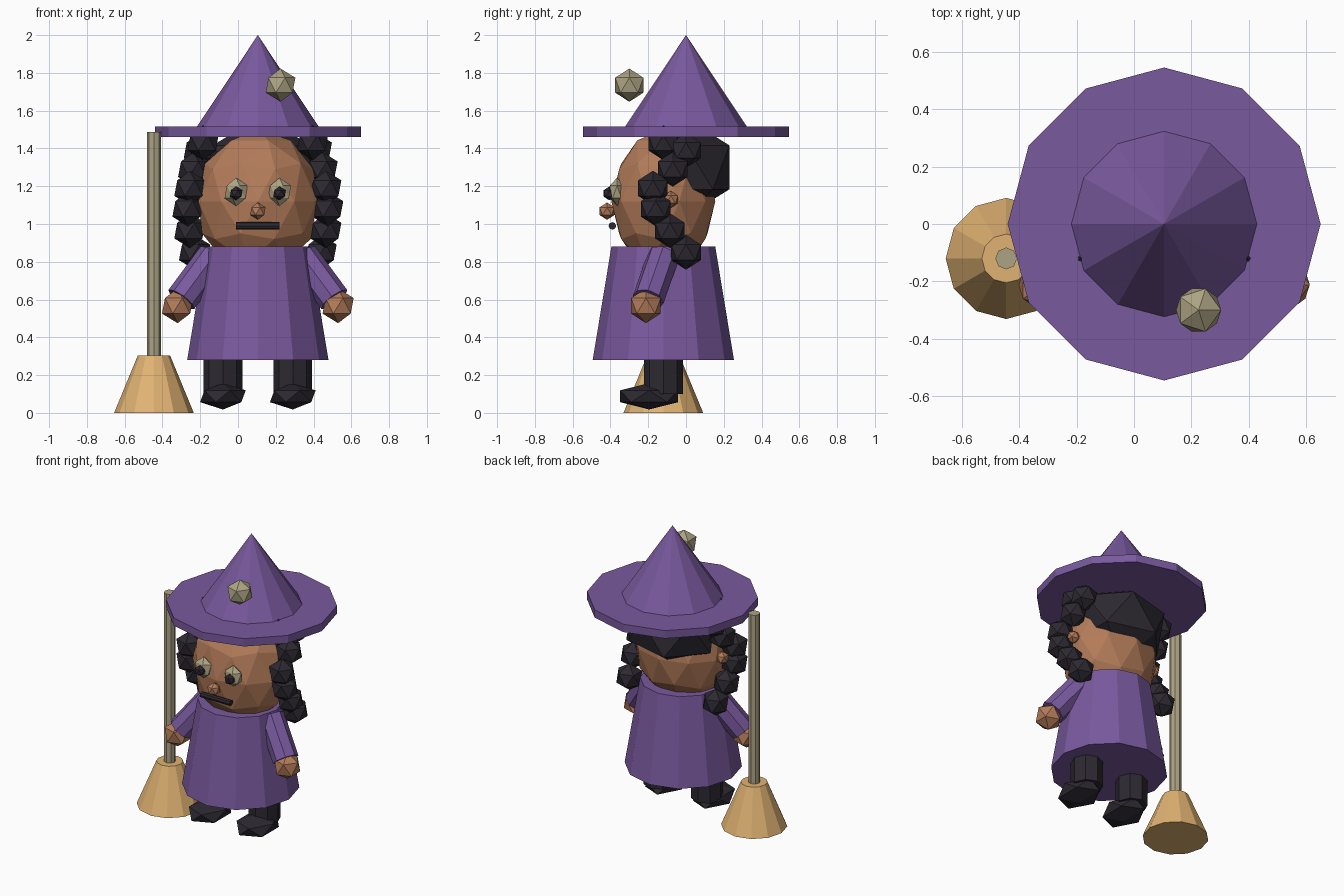
import bpy, bmesh
from mathutils import Vector, Matrix

if "Cube" in bpy.data.objects:
    bpy.data.objects.remove(bpy.data.objects["Cube"])

CX, CY = 0.105, -0.12   # body axis


def material(name, rgb):
    m = bpy.data.materials.new(name)
    m.diffuse_color = (*rgb, 1)
    m.use_nodes = True
    m.node_tree.nodes["Principled BSDF"].inputs["Base Color"].default_value = m.diffuse_color
    return m


PURPLE = material("purple_cloth", (0.19, 0.10, 0.34))
SKIN = material("skin", (0.45, 0.20, 0.10))
BLACK = material("black", (0.025, 0.022, 0.03))
CREAM = material("cream", (0.42, 0.37, 0.23))
STRAW = material("straw", (0.75, 0.45, 0.17))


def finish(name, bm, mat):
    mesh = bpy.data.meshes.new(name)
    bm.to_mesh(mesh)
    bm.free()
    mesh.materials.append(mat)
    obj = bpy.data.objects.new(name, mesh)
    bpy.context.collection.objects.link(obj)
    return obj


def blob(name, center, radii, mat, detail=1):
    """Faceted ball, optionally squashed."""
    if not isinstance(radii, tuple):
        radii = (radii,) * 3
    bm = bmesh.new()
    bmesh.ops.create_icosphere(bm, subdivisions=detail, radius=1)
    bmesh.ops.transform(bm, verts=bm.verts,
                        matrix=Matrix.Translation(center) @ Matrix.Diagonal((*radii, 1)))
    return finish(name, bm, mat)


def tube(name, start, end, r1, r2, sides, mat):
    """Capped cylinder or cone between two points."""
    a, b = Vector(start), Vector(end)
    d = b - a
    bm = bmesh.new()
    rot = Vector((0, 0, 1)).rotation_difference(d).to_matrix().to_4x4()
    bmesh.ops.create_cone(bm, cap_ends=True, segments=sides, radius1=r1, radius2=r2,
                          depth=d.length, matrix=Matrix.Translation((a + b) / 2) @ rot)
    bmesh.ops.remove_doubles(bm, verts=bm.verts, dist=1e-5)
    return finish(name, bm, mat)


# robe and hat
tube("robe", (CX, CY, 0.28), (CX, CY, 0.88), 0.374, 0.275, 12, PURPLE)
tube("hat_brim", (CX, 0, 1.46), (CX, 0, 1.515), 0.545, 0.545, 12, PURPLE)
tube("hat_cone", (CX, 0, 1.50), (CX, 0, 2.0), 0.333, 0, 12, PURPLE)
blob("hat_ornament", (0.225, -0.30, 1.735), 0.088, CREAM)

# head, nose, mouth and the hair at the back
blob("head", (CX, CY, 1.12), (0.33, 0.275, 0.38), SKIN, 2)
blob("nose", (CX, -0.418, 1.068), 0.046, SKIN)
tube("mouth", (-0.01, -0.39, 0.99), (0.22, -0.39, 0.99), 0.02, 0.02, 8, BLACK)
blob("back_hair", (CX, 0.0, 1.30), (0.33, 0.27, 0.26), BLACK)

# braid bead centres: sideways offset, y, z
BRAID = [(0.29, -0.12, 1.43), (0.31, 0.0, 1.39), (0.34, -0.07, 1.29), (0.36, -0.175, 1.19),
         (0.37, -0.16, 1.08), (0.36, -0.085, 0.965), (0.335, 0.0, 0.85)]

# paired parts
for side, s in (("left", -1), ("right", 1)):
    def at(dx, y, z):
        return (CX + s * dx, y, z)

    blob(side + "_eye", at(0.115, -0.365, 1.17), (0.068, 0.045, 0.075), CREAM)
    blob(side + "_pupil", at(0.115, -0.405, 1.162), 0.037, BLACK)
    blob(side + "_ear", at(0.33, -0.08, 1.13), 0.045, SKIN)
    for i, p in enumerate(BRAID):
        blob(f"{side}_braid_{i + 1}", at(*p), 0.092, BLACK)
    tube(side + "_sleeve", at(0.235, CY, 0.83), at(0.405, -0.20, 0.60), 0.085, 0.085, 8, PURPLE)
    blob(side + "_hand", at(0.425, -0.212, 0.567), 0.092, SKIN)
    tube(side + "_leg", at(0.185, CY, 0.10), at(0.185, CY, 0.40), 0.103, 0.103, 8, BLACK)
    blob(side + "_foot", at(0.185, -0.195, 0.088), (0.135, 0.18, 0.07), BLACK)

# broom
tube("broom_handle", (-0.445, CY, 0.28), (-0.445, CY, 1.487), 0.038, 0.038, 8, CREAM)
tube("broom_bristles", (-0.445, CY, 0), (-0.445, CY, 0.305), 0.211, 0.085, 12, STRAW)
